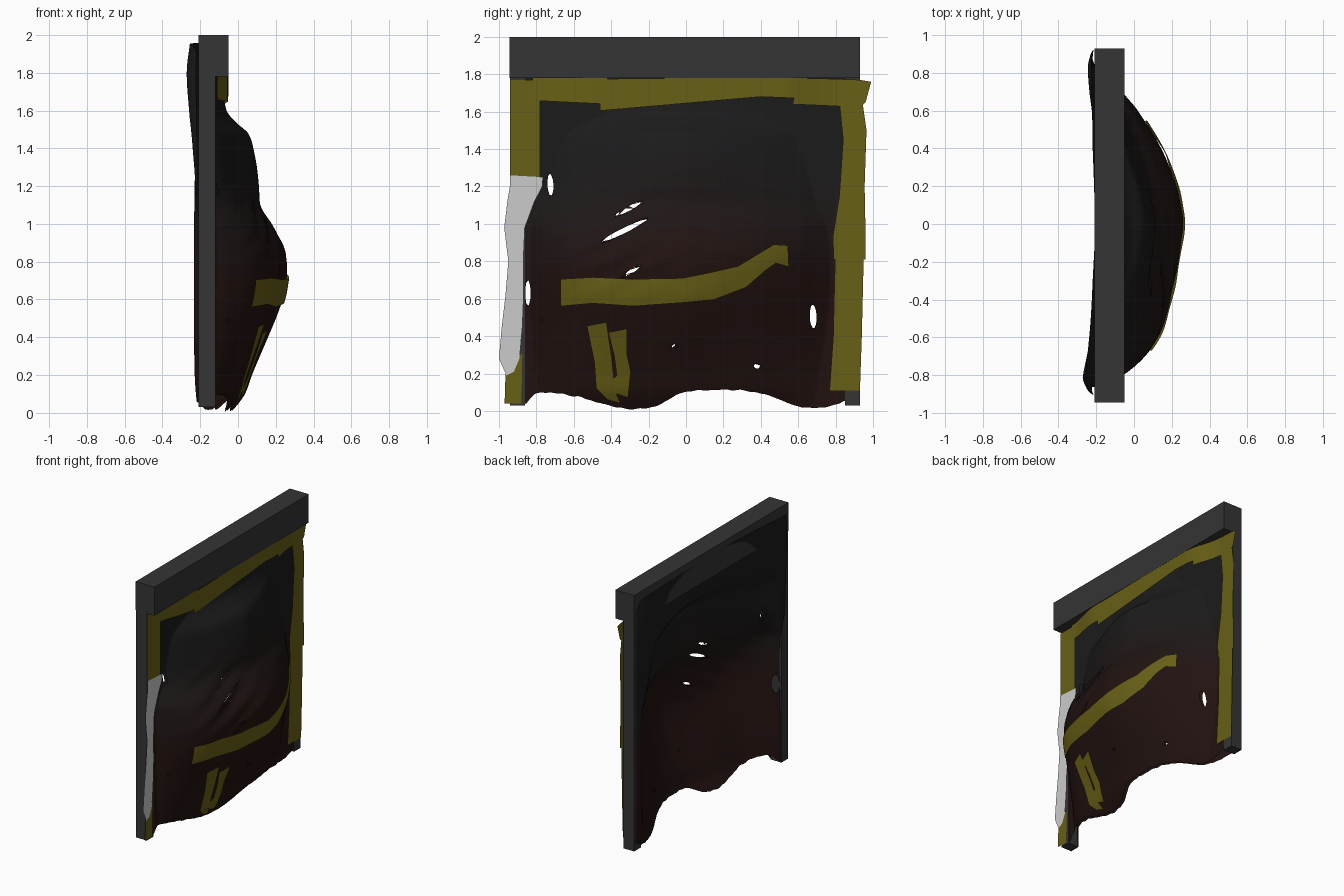
import bpy, bmesh, math
from mathutils import Vector, noise

if "Cube" in bpy.data.objects:
    bpy.data.objects.remove(bpy.data.objects["Cube"])


def mat(name, r, g, b):
    m = bpy.data.materials.new(name)
    m.diffuse_color = (r, g, b, 1)
    m.use_nodes = True
    m.node_tree.nodes["Principled BSDF"].inputs["Base Color"].default_value = m.diffuse_color
    return m


FRAME = mat("frame_grey", 0.035, 0.035, 0.035)
TAPE = mat("tape_yellow", 0.14, 0.115, 0.008)
CLOTH = mat("pale_strip", 0.65, 0.65, 0.65)
N_SHADES = 7
SHEET = [mat(f"sheet_shade_{i}", 0.015 - 0.004 * i / 6, 0.006 + 0.005 * i / 6, 0.005 + 0.006 * i / 6)
         for i in range(N_SHADES)]


def curve(pts, t):
    """Smooth interpolation through (t, value) points."""
    n = len(pts)
    if t <= pts[0][0]:
        return pts[0][1]
    if t >= pts[-1][0]:
        return pts[-1][1]
    i = next(k for k in range(n - 1) if t <= pts[k + 1][0])

    def slope(k):
        a, b = pts[max(k - 1, 0)], pts[min(k + 1, n - 1)]
        return (b[1] - a[1]) / (b[0] - a[0])
    (t0, v0), (t1, v1) = pts[i], pts[i + 1]
    h = t1 - t0
    s = (t - t0) / h
    return ((2 * s**3 - 3 * s**2 + 1) * v0 + (s**3 - 2 * s**2 + s) * h * slope(i)
            + (3 * s**2 - 2 * s**3) * v1 + (s**3 - s**2) * h * slope(i + 1))


def ramp(t, a, b):
    s = max(0.0, min(1.0, (t - a) / (b - a)))
    return s * s * (3 - 2 * s)


# Sheet shape: foremost x by height, rear edge x by height, bulge across the width
PEAK = [(0, -0.03), (0.1, 0.04), (0.2, 0.08), (0.4, 0.16), (0.6, 0.235), (0.7, 0.255), (0.8, 0.26),
        (0.9, 0.235), (1.0, 0.18), (1.1, 0.12), (1.2, 0.108), (1.4, 0.08), (1.48, 0.055),
        (1.54, -0.01), (1.6, -0.055), (1.78, -0.09), (1.96, -0.18)]
EDGE = [(0, -0.19), (0.2, -0.21), (0.6, -0.215), (1.0, -0.215), (1.2, -0.21), (1.4, -0.225),
        (1.6, -0.24), (1.8, -0.25), (1.96, -0.23)]
BULGE = [(-0.9, 0.0), (-0.86, 0.08), (-0.8, 0.33), (-0.7, 0.57), (-0.6, 0.71), (-0.5, 0.79), (-0.3, 0.9),
         (-0.1, 0.98), (0, 1), (0.1, 0.97), (0.2, 0.92), (0.4, 0.75), (0.6, 0.5), (0.68, 0.36), (0.8, 0.15),
         (0.87, 0.0)]
HEM = [(-0.92, 0.04), (-0.86, 0.035), (-0.8, 0.095), (-0.6, 0.08), (-0.45, 0.04), (-0.3, 0.01), (-0.15, 0.03),
       (-0.03, 0.095), (0.1, 0.11), (0.3, 0.11), (0.45, 0.08), (0.58, 0.03), (0.68, 0.015), (0.82, 0.04), (0.92, 0.09)]
TOP = [(-0.92, 1.88), (-0.88, 1.94), (-0.8, 1.955), (0.8, 1.95), (0.88, 1.93), (0.92, 1.86)]


def sheet_x(y, z):
    f = max(0.0, min(1.0, curve(BULGE, y)))
    k = 1 + 1.5 * max(0.0, min(1.0, (z - 1.0) / 0.9))
    if y < 0:
        k += 0.7 * ramp(z, 1.0, 1.25) * ramp(-y, 0.1, 0.6)
    f = f ** k
    edge = curve(EDGE, z)
    if y > 0 and z > 1.2:
        edge += 0.03 * min(1.0, y / 0.5) * min(1.0, (z - 1.2) / 0.4)
    # flap edges round back towards the frame
    lim = 0.905 if y < 0 else 0.925
    edge = -0.185 + (edge + 0.185) * math.sqrt(max(0.0, min(1.0, (lim - abs(y)) / 0.09)))
    x = edge + (curve(PEAK, z) - edge) * f
    # pulled wrinkles around the slashes
    near = math.exp(-((y + 0.35) / 0.3) ** 2 - ((z - 0.92) / 0.22) ** 2)
    x += 0.007 * near * math.sin(45 * (z - 0.5 * y))
    return x + 0.010 * f * noise.noise(Vector((y * 3, z * 3, 1.7)))


def front_x(y, z):
    """Outer layer: follows the bulge, flattens onto the post fronts."""
    return max(sheet_x(y, z), -0.122)


def back_x(y, z):
    return sheet_x(y, z) - 0.025


def make(name, bm, materials):
    me = bpy.data.meshes.new(name)
    bm.to_mesh(me)
    bm.free()
    for m in materials:
        me.materials.append(m)
    ob = bpy.data.objects.new(name, me)
    bpy.context.collection.objects.link(ob)
    return ob


def box(name, lo, hi):
    bm = bmesh.new()
    bmesh.ops.create_cube(bm, size=1)
    for v in bm.verts:
        v.co = [a + (c + 0.5) * (b - a) for a, b, c in zip(lo, hi, v.co)]
    return make(name, bm, [FRAME])


# Door frame
box("header_beam", (-0.21, -0.945, 1.78), (-0.05, 0.93, 2.0))
box("left_post", (-0.21, -0.94, 0.03), (-0.118, -0.86, 1.78))
box("right_post", (-0.21, 0.85, 0.03), (-0.118, 0.93, 1.78))

# Holes and slashes: centre y, centre z, half length, half width, angle
HOLES = [(-0.725, 1.21, 0.06, 0.016, 93), (-0.31, 1.08, 0.095, 0.012, 27), (-0.33, 0.965, 0.155, 0.014, 26),
         (-0.295, 0.745, 0.075, 0.011, 28), (0.68, 0.505, 0.065, 0.018, 92), (-0.06, 0.345, 0.018, 0.013, 0),
         (0.38, 0.24, 0.019, 0.013, 0), (-0.775, 0.49, 0.012, 0.012, 0), (-0.845, 0.63, 0.07, 0.014, 90),
         (-0.37, 0.83, 0.02, 0.008, 30), (-0.31, 0.86, 0.014, 0.007, 20)]


def open_holes(bm):
    """Delete faces inside each ellipse and pull the rim onto its outline."""
    for cy, cz, a, b, deg in HOLES:
        c, s = math.cos(math.radians(deg)), math.sin(math.radians(deg))
        inside = {}
        for v in bm.verts:
            dy, dz = v.co.y - cy, v.co.z - cz
            p, q = (dy * c + dz * s) / a, (-dy * s + dz * c) / b
            r = math.hypot(p, q)
            if r < 1.0:
                inside[v] = (p, q, max(r, 0.05))
        doomed = [f for f in bm.faces if all(v in inside for v in f.verts)]
        bmesh.ops.delete(bm, geom=doomed, context='FACES')
        for v, (p, q, r) in inside.items():
            if v.is_valid:
                p, q = p / r * a, q / r * b
                v.co.y, v.co.z = cy + p * c - q * s, cz + p * s + q * c


def layer(name, depth, left, right, top, ny=180, nz=180):
    """One sheet layer; left and top are functions, depth gives x."""
    bm = bmesh.new()
    rows = []
    for j in range(nz + 1):
        row = []
        y0 = left(j / nz)
        for i in range(ny + 1):
            y = y0 + (right - y0) * i / ny
            lo, hi = curve(HEM, y) + 0.006 * noise.noise(Vector((y * 22, 0, 4))), top(y)
            row.append(bm.verts.new((0, y, lo + (hi - lo) * j / nz)))
        rows.append(row)
    for j in range(nz):
        for i in range(ny):
            bm.faces.new((rows[j][i], rows[j][i + 1], rows[j + 1][i + 1], rows[j + 1][i]))
    open_holes(bm)
    for v in bm.verts:
        v.co.x = depth(v.co.y, v.co.z)
    for f in bm.faces:
        cen = f.calc_center_median()
        t = (cen.z - 0.85 + 0.25 * abs(cen.y)) / 0.6
        f.material_index = max(0, min(N_SHADES - 1, round(t * (N_SHADES - 1))))
        f.smooth = True
    make(name, bm, SHEET)


# Thick torn sheet: outer layer inside the doorway, inner layer with flaps behind the frame
layer("sheet_outer_layer", front_x, lambda v: -0.862, 0.86, lambda y: 1.785)
layer("sheet_inner_layer", back_x, lambda v: -0.862 - 0.04 * ramp(v, 0.55, 0.64), 0.922, lambda y: curve(TOP, y))


def strip(name, ribs, material=TAPE, lift=0.006, header=False, along=10, across=6):
    """Tape laid over frame and sheet; ribs are (y, z, y, z) across the tape."""
    bm = bmesh.new()
    lines = []
    for k in range((len(ribs) - 1) * along + 1):
        i = min(k // along, len(ribs) - 2)
        t = k / along - i
        ya, za, yb, zb = [p + (q - p) * t for p, q in zip(ribs[i], ribs[i + 1])]
        line = []
        for m in range(across + 1):
            y, z = ya + (yb - ya) * m / across, za + (zb - za) * m / across
            base = -0.118 + (0.056 * (1 - ramp(abs(y), 0.5, 0.82)) if header else 0)
            x = max(base, sheet_x(y, z)) + lift
            line.append(bm.verts.new((x, y, z)))
        lines.append(line)
    for a, b in zip(lines, lines[1:]):
        for m in range(across):
            bm.faces.new((a[m], a[m + 1], b[m + 1], b[m])).smooth = True
    bmesh.ops.recalc_face_normals(bm, faces=bm.faces)
    make(name, bm, [material])


# Tape along the header
strip("header_tape_left", [(-0.82, 1.66, -0.82, 1.78), (-0.42, 1.64, -0.42, 1.78)], lift=0.008, header=True)
strip("header_tape_middle", [(-0.46, 1.605, -0.46, 1.775), (0, 1.645, 0, 1.78),
                             (0.4, 1.68, 0.4, 1.78), (0.64, 1.67, 0.64, 1.78)], lift=0.011, header=True)
strip("header_tape_right", [(0.57, 1.64, 0.6, 1.78), (0.8, 1.63, 0.8, 1.775),
                            (0.93, 1.62, 0.93, 1.77), (0.96, 1.65, 0.99, 1.76)], lift=0.009, header=True)

# Tape and pale strip down the posts
strip("left_post_tape", [(-0.94, 1.25, -0.78, 1.25), (-0.94, 1.77, -0.78, 1.77)])
strip("left_foot_tape", [(-0.97, 0.04, -0.88, 0.04), (-0.965, 0.2, -0.875, 0.31)])
strip("right_post_tape_upper", [(0.79, 0.81, 0.96, 0.81), (0.785, 0.93, 0.96, 0.95), (0.82, 1.15, 0.955, 1.2),
                                (0.84, 1.45, 0.965, 1.5), (0.82, 1.65, 0.945, 1.64)])
strip("right_post_tape_lower", [(0.77, 0.11, 0.93, 0.11), (0.79, 0.4, 0.94, 0.4), (0.80, 0.82, 0.95, 0.82)], lift=0.004)
strip("pale_strip", [(-0.96, 0.19, -0.92, 0.21), (-1.0, 0.28, -0.89, 0.28), (-0.985, 0.45, -0.875, 0.45),
                     (-0.965, 0.62, -0.868, 0.62), (-0.95, 0.8, -0.87, 0.8), (-0.972, 0.98, -0.862, 0.98),
                     (-0.955, 1.12, -0.81, 1.12), (-0.942, 1.2, -0.768, 1.2), (-0.942, 1.26, -0.765, 1.25)],
      CLOTH, lift=0.009)

# Tape patches on the bulge
strip("bulge_tape", [(-0.67, 0.56, -0.67, 0.705), (-0.5, 0.575, -0.5, 0.715), (-0.28, 0.56, -0.29, 0.705),
                     (0, 0.58, -0.02, 0.71), (0.15, 0.595, 0.13, 0.74), (0.32, 0.66, 0.28, 0.775),
                     (0.43, 0.755, 0.42, 0.86), (0.48, 0.79, 0.47, 0.89), (0.55, 0.77, 0.545, 0.885)], lift=0.014)
strip("low_patch_left", [(-0.53, 0.455, -0.425, 0.475), (-0.49, 0.26, -0.395, 0.27),
                         (-0.48, 0.12, -0.38, 0.11), (-0.42, 0.06, -0.35, 0.04)], lift=0.014)
strip("low_patch_right", [(-0.415, 0.42, -0.315, 0.44), (-0.385, 0.3, -0.315, 0.3),
                          (-0.37, 0.19, -0.295, 0.21), (-0.45, 0.12, -0.31, 0.07)], lift=0.020)
